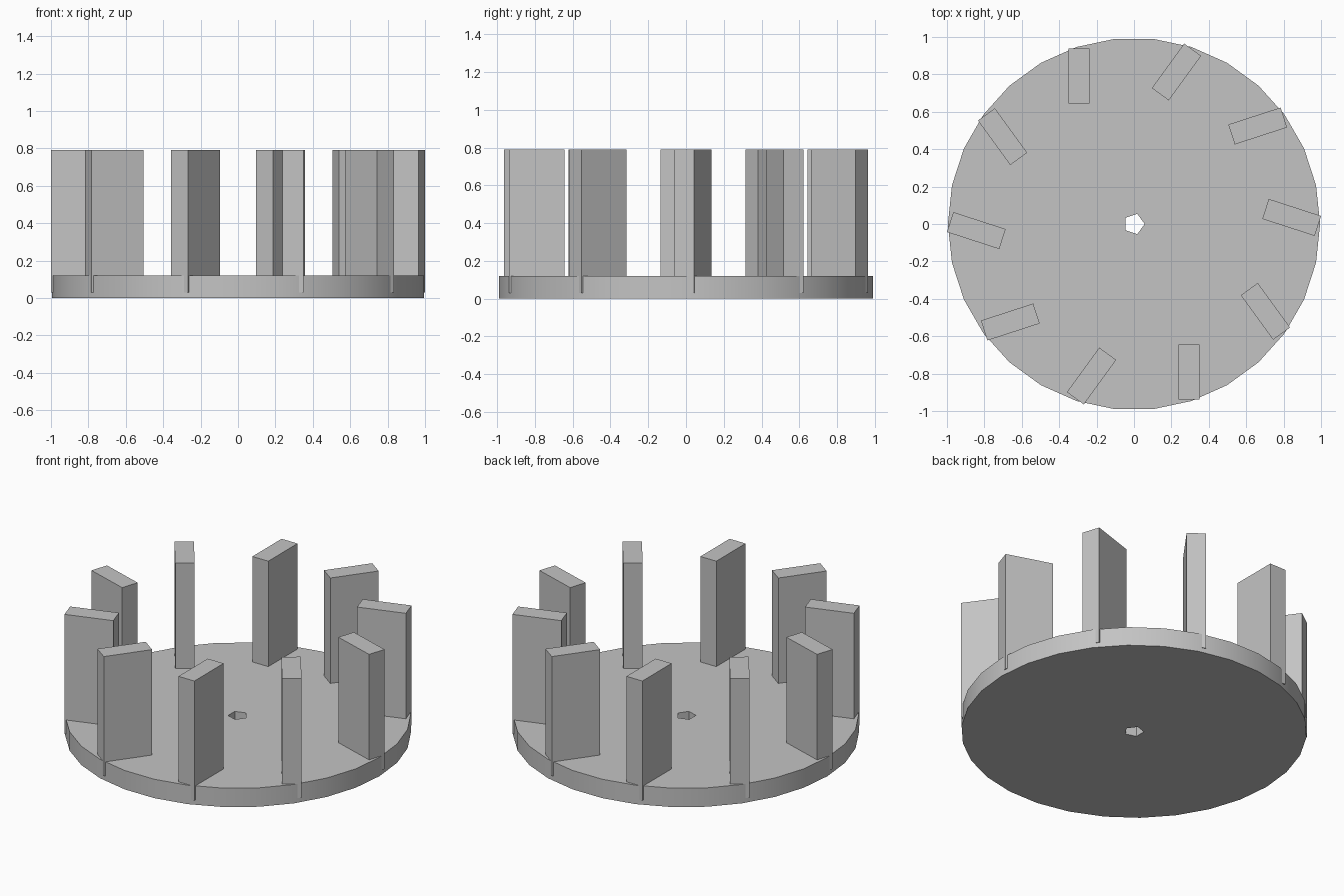
import bpy
import bmesh
from math import cos, sin, pi, radians
from mathutils import Matrix, Vector

cube = bpy.data.objects.get("Cube")
if cube:
    bpy.data.objects.remove(cube, do_unlink=True)

# Single grey material
grey = bpy.data.materials.new("plain_grey")
grey.use_nodes = True
colour = (0.55, 0.55, 0.55, 1)
grey.diffuse_color = colour
grey.node_tree.nodes["Principled BSDF"].inputs["Base Color"].default_value = colour

DISC_RADIUS, DISC_HEIGHT, DISC_SIDES = 0.995, 0.12, 30
HOLE_RADIUS, HOLE_SIDES = 0.057, 5
FIN_COUNT, FIN_BOTTOM, FIN_TOP = 10, 0.03, 0.79
FIN_WIDTH, FIN_LENGTH = 0.112, 0.294
FIN_CENTRE = Vector((0.294, -0.791, (FIN_BOTTOM + FIN_TOP) / 2))


def add_object(name, bm):
    bmesh.ops.recalc_face_normals(bm, faces=bm.faces)
    mesh = bpy.data.meshes.new(name)
    bm.to_mesh(mesh)
    bm.free()
    mesh.materials.append(grey)
    obj = bpy.data.objects.new(name, mesh)
    bpy.context.collection.objects.link(obj)
    return obj


def add_ring(bm, radius, sides):
    verts = [bm.verts.new((radius * cos(2 * pi * i / sides),
                           radius * sin(2 * pi * i / sides), 0)) for i in range(sides)]
    return [bm.edges.new((verts[i - 1], verts[i])) for i in range(sides)]


# Base disc with a five-sided through hole
bm = bmesh.new()
edges = add_ring(bm, DISC_RADIUS, DISC_SIDES) + add_ring(bm, HOLE_RADIUS, HOLE_SIDES)
bmesh.ops.triangle_fill(bm, edges=edges, use_beauty=True, normal=(0, 0, 1))
top = bmesh.ops.extrude_face_region(bm, geom=bm.faces[:], use_keep_orig=True)
bmesh.ops.translate(bm, vec=(0, 0, DISC_HEIGHT),
                    verts=[g for g in top["geom"] if isinstance(g, bmesh.types.BMVert)])
disc = add_object("base_disc", bm)
bpy.ops.object.select_all(action="DESELECT")
disc.select_set(True)
bpy.context.view_layer.objects.active = disc
bpy.ops.object.shade_smooth_by_angle(angle=radians(30))

# Slanted upright fins, sunk into the disc around its rim
for i in range(FIN_COUNT):
    bm = bmesh.new()
    place = (Matrix.Rotation(2 * pi * i / FIN_COUNT, 4, "Z")
             @ Matrix.Translation(FIN_CENTRE)
             @ Matrix.Diagonal((FIN_WIDTH, FIN_LENGTH, FIN_TOP - FIN_BOTTOM, 1)))
    bmesh.ops.create_cube(bm, size=1, matrix=place)
    add_object(f"fin_{i + 1}", bm)
